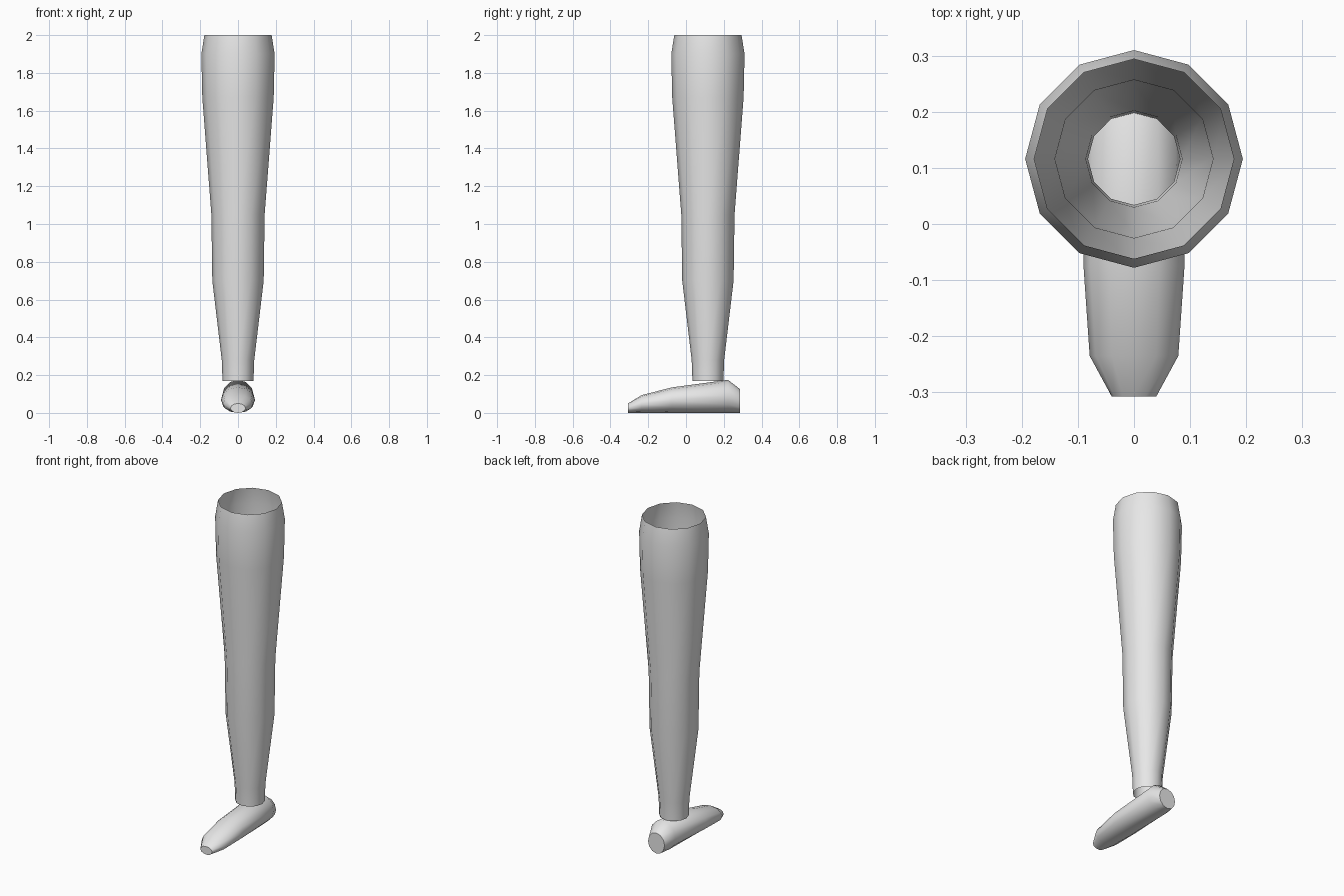
import bpy, bmesh, math
from mathutils import Vector

cube = bpy.data.objects.get("Cube")
if cube:
    bpy.data.objects.remove(cube, do_unlink=True)

SIDES = 12

grey = bpy.data.materials.new("light_grey")
grey.use_nodes = True
colour = (0.8, 0.8, 0.8, 1)
grey.diffuse_color = colour
grey.node_tree.nodes["Principled BSDF"].inputs["Base Color"].default_value = colour


def loft(name, sections, u, v, capped):
    """Skin elliptical rings, each given as (centre, radius along u, radius along v)."""
    bm = bmesh.new()
    rings = []
    for centre, ru, rv in sections:
        angles = [2 * math.pi * i / SIDES for i in range(SIDES)]
        rings.append([bm.verts.new(Vector(centre) + u * ru * math.cos(a) + v * rv * math.sin(a))
                      for a in angles])
    for low, high in zip(rings, rings[1:]):
        for i in range(SIDES):
            j = (i + 1) % SIDES
            bm.faces.new((low[i], low[j], high[j], high[i]))
    if capped:
        bm.faces.new(rings[0][::-1])
        bm.faces.new(rings[-1])
    mesh = bpy.data.meshes.new(name)
    bm.to_mesh(mesh)
    bm.free()
    mesh.materials.append(grey)
    obj = bpy.data.objects.new(name, mesh)
    bpy.context.collection.objects.link(obj)
    bpy.ops.object.select_all(action="DESELECT")
    obj.select_set(True)
    bpy.context.view_layer.objects.active = obj
    bpy.ops.object.shade_smooth_by_angle(angle=math.radians(45))
    return obj


X, Y, Z = Vector((1, 0, 0)), Vector((0, 1, 0)), Vector((0, 0, 1))

# Leg: open tube, (height, radius) from ankle to thigh
leg_profile = [(0.17, 0.082), (0.28, 0.086), (0.7, 0.136), (1.05, 0.141),
               (1.67, 0.189), (1.9, 0.194), (2.0, 0.178)]
loft("leg", [((0, 0.116, z), r, r) for z, r in leg_profile], X, Y, False)

# Foot: closed tube resting on the ground, (y, half width, height) from heel to toe
foot_profile = [(0.287, 0.056, 0.125), (0.222, 0.085, 0.175), (-0.075, 0.09, 0.135),
                (-0.235, 0.079, 0.094), (-0.307, 0.04, 0.05)]
loft("foot", [((0, y, h / 2), w, h / 2) for y, w, h in foot_profile], X, Z, True)
